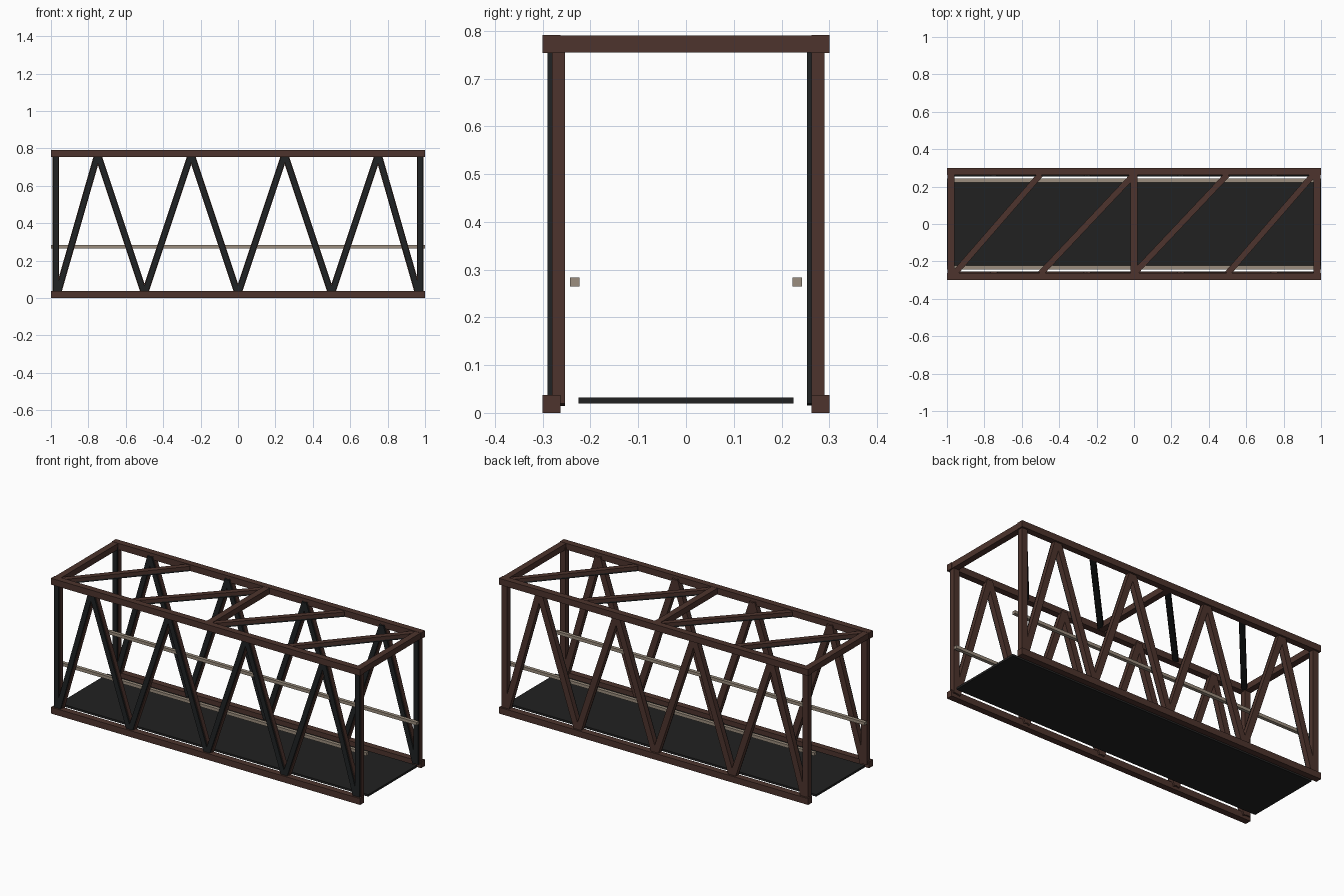
import bpy
from mathutils import Vector, Matrix

if "Cube" in bpy.data.objects:
    bpy.data.objects.remove(bpy.data.objects["Cube"])


def material(name, rgb):
    m = bpy.data.materials.new(name)
    m.diffuse_color = (*rgb, 1)
    m.use_nodes = True
    m.node_tree.nodes["Principled BSDF"].inputs["Base Color"].default_value = m.diffuse_color
    return m


BROWN = material("rust brown", (0.074, 0.034, 0.026))
DARK = material("dark steel", (0.014, 0.016, 0.017))
DECK = material("deck black", (0.0155, 0.0155, 0.0155))
BEIGE = material("rail beige", (0.33, 0.27, 0.21))


def bar(name, p, q, normal, width, depth, mat):
    """Box beam from p to q; depth runs along normal, width across it."""
    p, q, n = Vector(p), Vector(q), Vector(normal)
    d = (q - p).normalized()
    s = n.cross(d)
    rot = Matrix((d, s, n)).transposed().to_4x4()
    bpy.ops.mesh.primitive_cube_add(size=1)
    ob = bpy.context.object
    ob.name = name
    ob.data.transform(Matrix.Diagonal(((q - p).length, width, depth, 1)))
    ob.data.transform(Matrix.Translation((p + q) / 2) @ rot)
    ob.data.materials.append(mat)
    return ob


X, Y, Z = (1, 0, 0), (0, 1, 0), (0, 0, 1)

# walkway deck
bar("deck", (-1, 0, 0.026), (1, 0, 0.026), Z, 0.45, 0.012, DECK)

for side, sy in (("front", -1), ("back", 1)):
    # chords
    for level, z in (("bottom", 0.0185), ("top", 0.7725)):
        bar(f"{side}_{level}_chord", (-1, sy * 0.2815, z), (1, sy * 0.2815, z),
            Z, 0.037, 0.037, BROWN)
    # handrail
    bar(f"{side}_handrail", (-1, sy * 0.233, 0.274), (1, sy * 0.233, 0.274),
        Z, 0.02, 0.018, BEIGE)
    # web members: brown bars with a dark facing on their -y side
    y0 = -0.290 if sy < 0 else 0.253
    nodes = [(-0.965, 0.02)]
    for i in range(1, 8):
        nodes.append((-1 + 0.25 * i, 0.77 if i % 2 else 0.02))
    nodes.append((0.965, 0.02))
    members = [("diagonal", a, b) for a, b in zip(nodes, nodes[1:])]
    members += [("end_post", (x, 0.02), (x, 0.77)) for x in (-0.974, 0.974)]
    for name, (xa, za), (xb, zb) in members:
        bar(f"{side}_{name}", (xa, y0 + 0.023, za), (xb, y0 + 0.023, zb),
            Y, 0.036, 0.027, BROWN)
        bar(f"{side}_{name}_facing", (xa, y0 + 0.005, za), (xb, y0 + 0.005, zb),
            Y, 0.029, 0.0095, DARK)

# overhead cross struts
for x in (-0.979, 0, 0.979):
    bar("cross_strut", (x, -0.264, 0.7725), (x, 0.264, 0.7725), Z, 0.037, 0.035, BROWN)

# overhead diagonal bracing, dark underneath
for xa, xb in ((-0.96, -0.5), (-0.5, 0), (0, 0.5), (0.5, 0.96)):
    bar("top_brace", (xa, -0.265, 0.776), (xb, 0.265, 0.776), Z, 0.032, 0.02, BROWN)
    bar("top_brace_facing", (xa, -0.265, 0.762), (xb, 0.265, 0.762), Z, 0.029, 0.0095, DARK)
